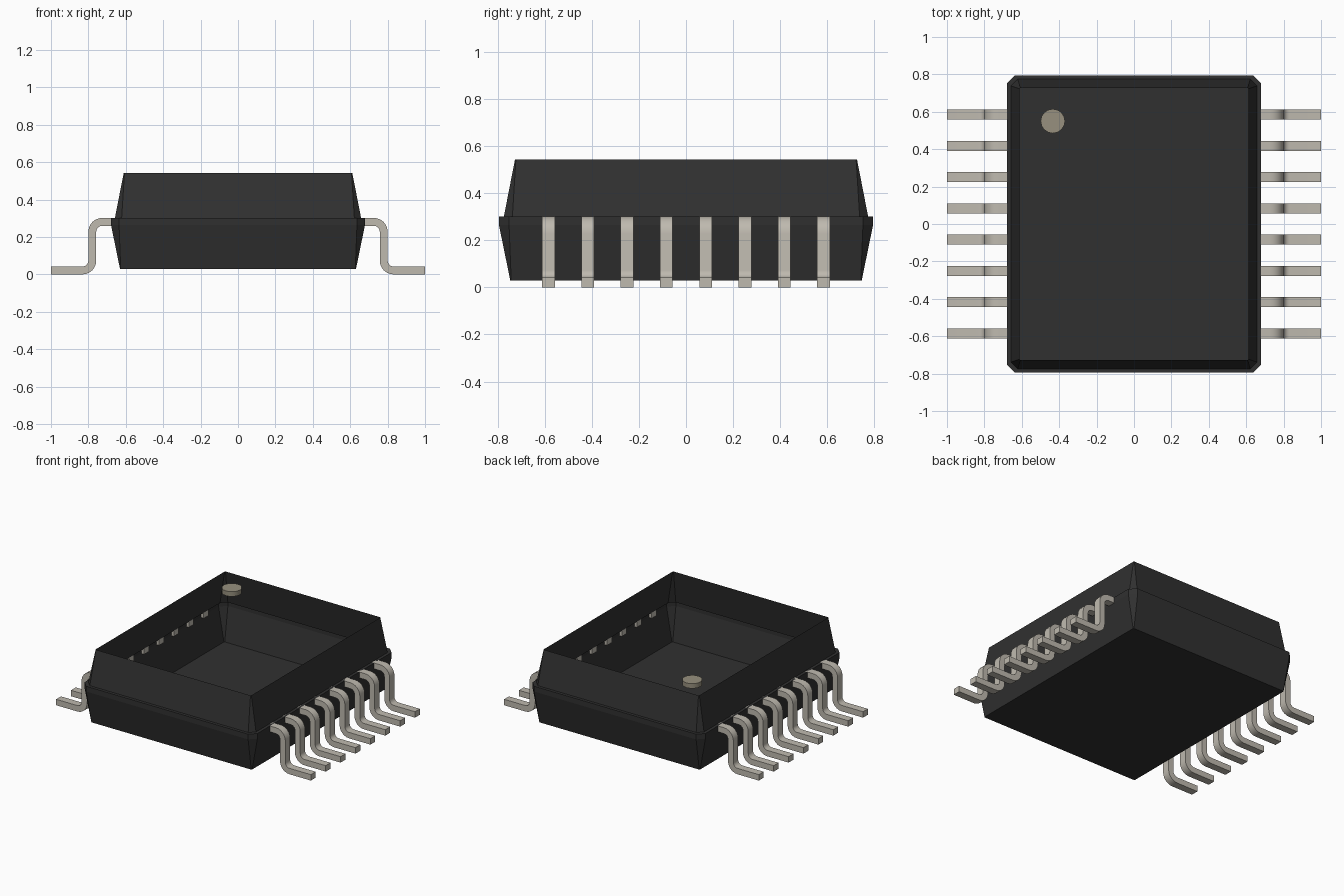
import bpy, bmesh, math
from mathutils import Vector

cube = bpy.data.objects.get("Cube")
if cube:
    bpy.data.objects.remove(cube, do_unlink=True)


def material(name, rgb, rough=0.6):
    m = bpy.data.materials.new(name)
    m.use_nodes = True
    colour = (*rgb, 1)
    m.diffuse_color = colour
    bsdf = m.node_tree.nodes["Principled BSDF"]
    bsdf.inputs["Base Color"].default_value = colour
    bsdf.inputs["Roughness"].default_value = rough
    return m


black = material("black plastic", (0.03, 0.03, 0.03))
tin = material("tinned metal", (0.52, 0.49, 0.43))
beige = material("beige mark", (0.31, 0.28, 0.21))


def add_object(name, bm, mat, smooth=False):
    mesh = bpy.data.meshes.new(name)
    bm.to_mesh(mesh)
    bm.free()
    mesh.materials.append(mat)
    ob = bpy.data.objects.new(name, mesh)
    bpy.context.collection.objects.link(ob)
    if smooth:
        bpy.ops.object.select_all(action='DESELECT')
        ob.select_set(True)
        bpy.context.view_layer.objects.active = ob
        bpy.ops.object.shade_smooth_by_angle(angle=math.radians(40))
    return ob


def chamfered_ring(bm, hx, hy, z, c):
    """Rectangle with cut corners, counter-clockwise."""
    pts = [(hx, hy - c), (hx - c, hy), (c - hx, hy), (-hx, hy - c),
           (-hx, c - hy), (c - hx, -hy), (hx - c, -hy), (hx, c - hy)]
    return [bm.verts.new((x, y, z)) for x, y in pts]


# Body: thin open-topped shell, with a ledge where the two halves meet
bm = bmesh.new()
levels = [(0.631, 0.747, 0.03, 0.004),
          (0.679, 0.795, 0.265, 0.043),
          (0.679, 0.795, 0.302, 0.043),
          (0.658, 0.774, 0.302, 0.036),
          (0.611, 0.727, 0.543, 0.004)]
rings = [chamfered_ring(bm, *level) for level in levels]
bm.faces.new(reversed(rings[0]))
for low, high in zip(rings, rings[1:]):
    for i in range(8):
        j = (i + 1) % 8
        bm.faces.new((low[i], low[j], high[j], high[i]))
add_object("body_shell", bm, black)


# Leads: flat strip swept along a filleted S-shaped path
def filleted(points, radius, steps=6):
    """Return (point, normal) pairs along a path with right-angle bends."""
    pts = [Vector(p) for p in points]
    dirs = [(b - a).normalized() for a, b in zip(pts, pts[1:])]
    out = [(pts[0], dirs[0].orthogonal())]
    for corner, d0, d1 in zip(pts[1:-1], dirs, dirs[1:]):
        centre = corner + radius * (d1 - d0)
        for k in range(steps + 1):
            a = math.pi / 2 * k / steps
            p = centre + radius * (d0 * math.sin(a) - d1 * math.cos(a))
            tangent = d0 * math.cos(a) + d1 * math.sin(a)
            out.append((p, tangent.orthogonal()))
    out.append((pts[-1], dirs[-1].orthogonal()))
    return out


path = filleted([(0.66, 0.281), (0.779, 0.281), (0.779, 0.021), (1.0, 0.021)], 0.053)
half_thick, half_width, pitch = 0.021, 0.027, 0.167


def lead(name, side, y):
    bm = bmesh.new()
    rows = []
    for p, n in path:
        row = []
        for t, w in ((1, 1), (1, -1), (-1, -1), (-1, 1)):
            q = p + n * half_thick * t
            row.append(bm.verts.new((side * q.x, y + half_width * w, q.y)))
        rows.append(row)
    for a, b in zip(rows, rows[1:]):
        for i in range(4):
            j = (i + 1) % 4
            bm.faces.new((a[i], a[j], b[j], b[i]))
    bm.faces.new(rows[0])
    bm.faces.new(rows[-1])
    bmesh.ops.recalc_face_normals(bm, faces=bm.faces)
    add_object(name, bm, tin, smooth=True)


for side, label in ((1, "left"), (-1, "right")):
    for i in range(8):
        lead(f"{label}_lead_{i + 1}", side, (i - 3.5) * pitch)

# Orientation mark: small disc level with the rim
bm = bmesh.new()
bmesh.ops.create_cone(bm, cap_ends=True, segments=16, radius1=0.065,
                      radius2=0.065, depth=0.034)
bmesh.ops.translate(bm, verts=bm.verts, vec=(-0.434, 0.55, 0.526))
add_object("orientation_mark", bm, beige, smooth=True)
